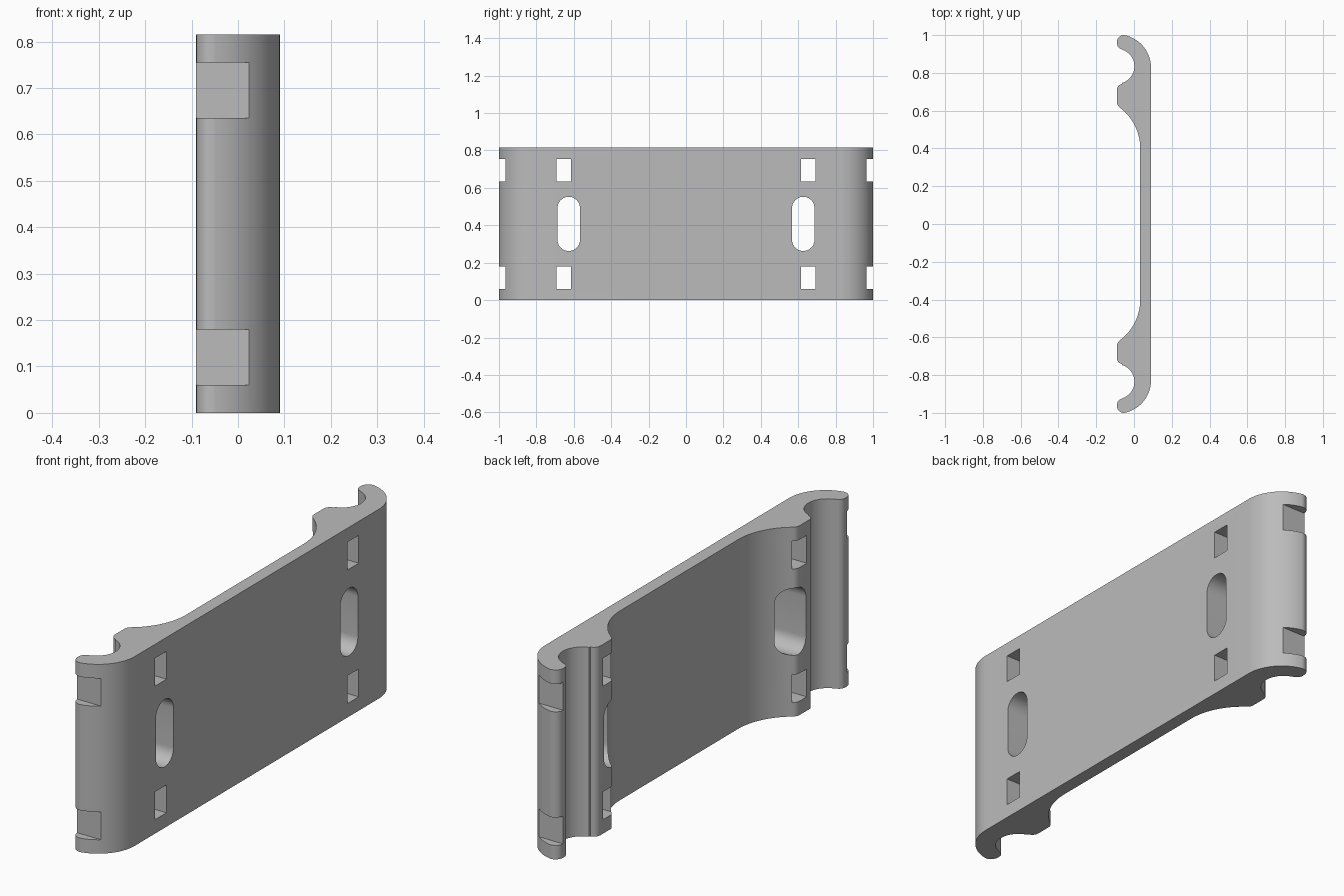
import bpy, bmesh
from math import sin, cos, radians
from mathutils import Vector

if "Cube" in bpy.data.objects:
    bpy.data.objects.remove(bpy.data.objects["Cube"])

HEIGHT = 0.815

mat = bpy.data.materials.new("plain grey")
mat.use_nodes = True
grey = (0.5, 0.5, 0.5, 1)
mat.diffuse_color = grey
mat.node_tree.nodes["Principled BSDF"].inputs["Base Color"].default_value = grey


def arc(cx, cy, r, a0, a1, n):
    steps = [radians(a0 + (a1 - a0) * i / n) for i in range(n + 1)]
    return [(cx + r * cos(a), cy + r * sin(a)) for a in steps]


def add_prism(bm, points, direction):
    """Add a closed solid: a loop of 3D points swept along a direction."""
    start = [bm.verts.new(p) for p in points]
    end = [bm.verts.new(Vector(p) + Vector(direction)) for p in points]
    bm.faces.new(start[::-1])
    bm.faces.new(end)
    for i in range(len(points)):
        j = (i + 1) % len(points)
        bm.faces.new((start[i], start[j], end[j], end[i]))


def make_object(name, bm):
    bmesh.ops.recalc_face_normals(bm, faces=bm.faces[:])
    mesh = bpy.data.meshes.new(name)
    bm.to_mesh(mesh)
    bm.free()
    mesh.materials.append(mat)
    obj = bpy.data.objects.new(name, mesh)
    bpy.context.scene.collection.objects.link(obj)
    return obj


# Half profile from the outer flat, round the hooked end, to the thin middle
half = arc(-0.085, 0.828, 0.175, 0, 78, 24)             # outer bend
half += arc(-0.055, 0.965, 0.035, 84, 180, 8)           # hook tip
half += arc(-0.06, 0.955, 0.03, 180, 255, 6)
half += arc(-0.09, 0.835, 0.092, 72, -72, 28)           # round channel
half += arc(-0.058, 0.71, 0.032, 100, 180, 8)           # lug corners
half += arc(-0.055, 0.645, 0.035, 180, 225, 5)
half += arc(-0.237, 0.40, 0.27, 51, 0, 20)              # fillet into the web
profile = half + [(x, -y) for x, y in reversed(half)]
bm = bmesh.new()
add_prism(bm, [(x, y, 0) for x, y in profile], (0, 0, HEIGHT))
plate = make_object("clamp_plate", bm)

# Openings, all cut straight through along x
mid = HEIGHT / 2
openings = [arc(0.627, mid + 0.085, 0.06, 0, 180, 20)   # long bolt slot
            + arc(0.627, mid - 0.085, 0.06, 180, 360, 20)]
for z in (0.12, HEIGHT - 0.12):
    for y0, y1 in ((0.615, 0.692), (0.965, 1.1)):       # strap window, end notch
        openings.append([(y0, z - 0.06), (y1, z - 0.06), (y1, z + 0.06), (y0, z + 0.06)])
bm = bmesh.new()
for side in (1, -1):
    for outline in openings:
        add_prism(bm, [(-0.3, side * y, z) for y, z in outline], (0.6, 0, 0))
cutter = make_object("opening_cutter", bm)
cutter.hide_render = True

cut = plate.modifiers.new("openings", "BOOLEAN")
cut.operation = "DIFFERENCE"
cut.solver = "EXACT"
cut.object = cutter
bpy.context.view_layer.update()
bpy.context.view_layer.objects.active = plate
bpy.ops.object.modifier_apply(modifier=cut.name)
bpy.data.objects.remove(cutter)

# Smooth curved walls, crisp corners
bpy.ops.object.select_all(action="DESELECT")
plate.select_set(True)
bpy.ops.object.shade_smooth_by_angle(angle=radians(30))
